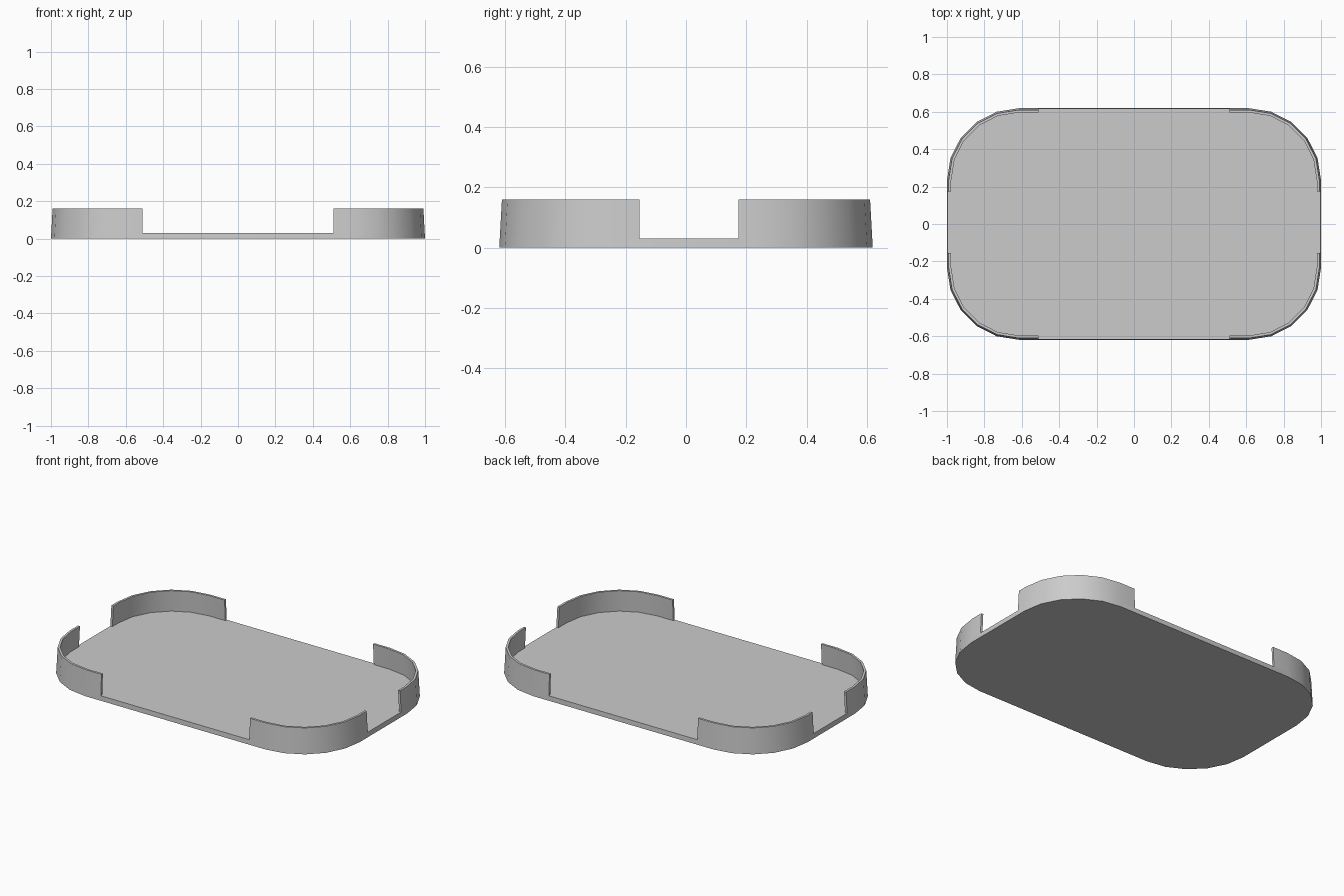
import bpy, bmesh
from math import sin, cos, radians

if "Cube" in bpy.data.objects:
    bpy.data.objects.remove(bpy.data.objects["Cube"])

CX, CY, R = 0.615, 0.234, 0.385   # corner arc centre and radius
FLOOR, TOP, TAPER = 0.03, 0.16, 0.055
NOTCH_X, NOTCH_Y0, NOTCH_Y1 = 0.51, -0.154, 0.174
WALL = 0.014


def arc(sx, sy, inset):
    r = R - inset
    return [(sx * (CX + r * cos(radians(a))), sy * (CY + r * sin(radians(a))))
            for a in range(0, 91, 18)]


def finish(name, bm):
    bmesh.ops.recalc_face_normals(bm, faces=bm.faces)
    me = bpy.data.meshes.new(name)
    bm.to_mesh(me)
    bm.free()
    ob = bpy.data.objects.new(name, me)
    bpy.context.collection.objects.link(ob)
    bpy.context.view_layer.objects.active = ob
    bpy.ops.object.select_all(action='DESELECT')
    ob.select_set(True)
    bpy.ops.object.shade_smooth_by_angle(angle=radians(30))


# base plate: rounded rectangle with five-sided corners, slightly tapered
def ring(bm, z):
    i = z * TAPER
    pts = (arc(1, 1, i) + arc(-1, 1, i)[::-1]
           + arc(-1, -1, i) + arc(1, -1, i)[::-1])
    return [bm.verts.new((x, y, z)) for x, y in pts]


bm = bmesh.new()
low, high = ring(bm, 0), ring(bm, FLOOR)
bm.faces.new(low[::-1])
bm.faces.new(high)
n = len(low)
for k in range(n):
    bm.faces.new((low[k], low[(k + 1) % n], high[(k + 1) % n], high[k]))
finish("base_plate", bm)


# corner walls: thin tapered strips standing on the plate
def corner_wall(name, sx, sy):
    bm = bmesh.new()
    y_end = NOTCH_Y1 if sy > 0 else NOTCH_Y0

    def row(inset, z):
        i = inset + z * TAPER
        pts = [(sx * (CX + R - i), y_end)] + arc(sx, sy, i)
        pts.append((sx * NOTCH_X, sy * (CY + R - i)))
        return [bm.verts.new((x, y, z)) for x, y in pts]

    rows = [row(0, FLOOR), row(0, TOP), row(WALL, TOP), row(WALL, FLOOR)]
    for a, b in zip(rows, rows[1:]):
        for k in range(len(a) - 1):
            bm.faces.new((a[k], a[k + 1], b[k + 1], b[k]))
    for k in (0, -1):
        bm.faces.new([r[k] for r in rows])
    finish(name, bm)


for sx, side in ((1, "right"), (-1, "left")):
    for sy, end in ((1, "back"), (-1, "front")):
        corner_wall(f"corner_wall_{end}_{side}", sx, sy)
